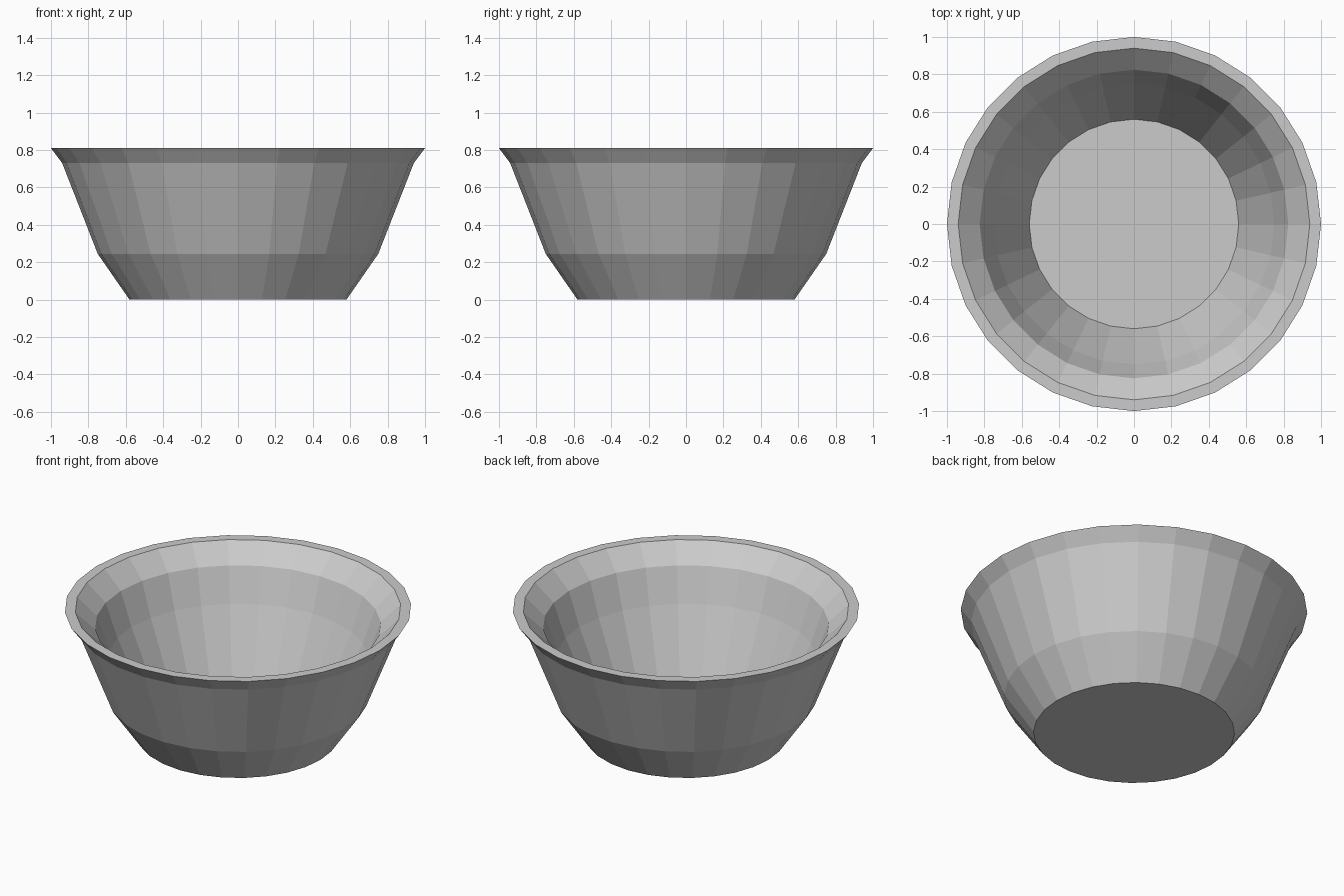
import bpy
import bmesh
from math import cos, sin, tau

default_cube = bpy.data.objects.get("Cube")
if default_cube:
    bpy.data.objects.remove(default_cube, do_unlink=True)

SIDES = 28

# Cross-section (radius, height): outside from base to rim, then inside down to the floor
PROFILE = [
    (0.58, 0.0), (0.75, 0.245), (0.94, 0.73), (1.0, 0.81),
    (0.94, 0.81), (0.825, 0.70), (0.75, 0.49), (0.56, 0.06),
]


def make_material(name, colour):
    mat = bpy.data.materials.new(name)
    mat.use_nodes = True
    mat.diffuse_color = colour
    mat.node_tree.nodes["Principled BSDF"].inputs["Base Color"].default_value = colour
    return mat


def add_ring(bm, radius, height):
    angles = [tau * i / SIDES for i in range(SIDES)]
    return [bm.verts.new((radius * cos(a), radius * sin(a), height)) for a in angles]


def make_lathe(name, profile, material):
    bm = bmesh.new()
    rings = [add_ring(bm, r, z) for r, z in profile]
    # Faceted walls between neighbouring rings
    for low, high in zip(rings, rings[1:]):
        for i in range(SIDES):
            j = (i + 1) % SIDES
            bm.faces.new((low[i], low[j], high[j], high[i]))
    # Underside and inner floor
    bm.faces.new(rings[0][::-1])
    bm.faces.new(rings[-1])
    bmesh.ops.recalc_face_normals(bm, faces=bm.faces)
    mesh = bpy.data.meshes.new(name)
    bm.to_mesh(mesh)
    bm.free()
    mesh.materials.append(material)
    obj = bpy.data.objects.new(name, mesh)
    bpy.context.collection.objects.link(obj)
    return obj


grey = make_material("light grey", (0.6, 0.6, 0.6, 1.0))
make_lathe("bowl", PROFILE, grey)
